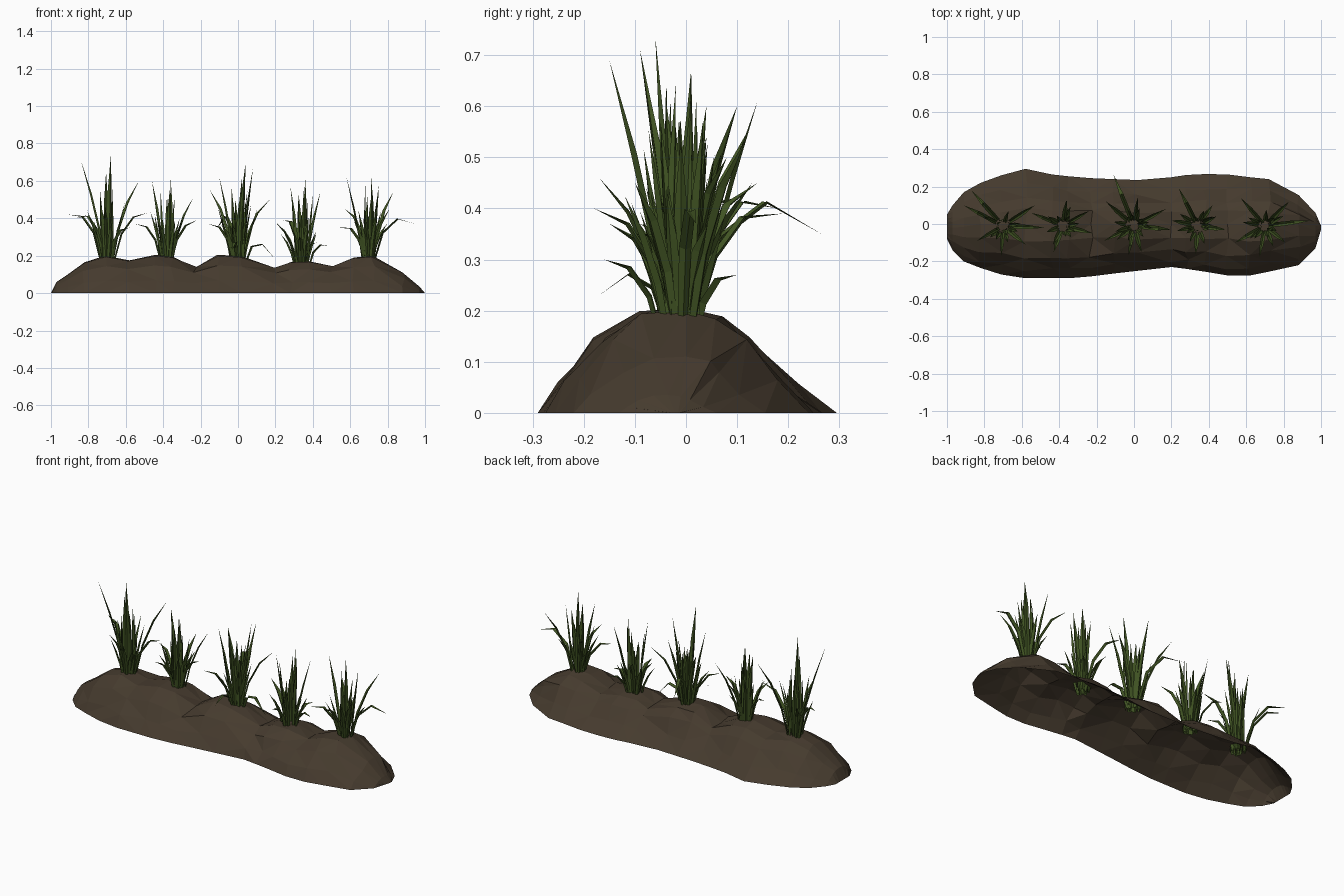
import bpy, bmesh, math, random
from mathutils import Vector

if "Cube" in bpy.data.objects:
    bpy.data.objects.remove(bpy.data.objects["Cube"])

random.seed(4)


def material(name, rgb):
    m = bpy.data.materials.new(name)
    m.diffuse_color = (*rgb, 1)
    m.use_nodes = True
    m.node_tree.nodes["Principled BSDF"].inputs["Base Color"].default_value = m.diffuse_color
    return m


soil = material("soil", (0.06, 0.043, 0.027))
leaf = material("leaf", (0.05, 0.085, 0.016))


def add_object(name, bm, mat):
    me = bpy.data.meshes.new(name)
    bm.to_mesh(me)
    bm.free()
    me.materials.append(mat)
    ob = bpy.data.objects.new(name, me)
    bpy.context.collection.objects.link(ob)
    return ob


# Soil ridge: open shell lofted through stations (x, front y, back y, height)
stations = [
    (-1, -.08, .05, 0), (-.97, -.14, .10, .06), (-.91, -.20, .17, .10),
    (-.82, -.235, .22, .165), (-.71, -.27, .26, .20), (-.58, -.29, .295, .175),
    (-.44, -.29, .265, .205), (-.35, -.29, .255, .195), (-.23, -.28, .245, .135),
    (-.11, -.265, .24, .205), (.02, -.25, .235, .197), (.20, -.23, .25, .13),
    (.28, -.24, .262, .165), (.38, -.255, .267, .17), (.50, -.275, .265, .14),
    (.62, -.275, .25, .19), (.72, -.255, .24, .20), (.88, -.22, .155, .11),
    (.97, -.13, .06, .035), (1, -.03, -.01, 0)]
profile = [(-1, 0), (-.84, .33), (-.6, .72), (-.3, .97), (0, 1),
           (.26, .92), (.45, .72), (.72, .32), (1, 0)]

bm = bmesh.new()
rows = []
for x, front, back, h in stations:
    mid = 0.0 if abs(x) < .9 else (front + back) / 2
    row = []
    for f, z in profile:
        y = mid + (f * (back - mid) if f > 0 else -f * (front - mid))
        inner = 0 < z < 1 and h > .1
        j = random.uniform(-.012, .012) if inner else 0
        # furrows between the plants fade out towards the sides
        hh = h + (max(h, .185) - h) * (.6 * abs(f) if abs(x) < .7 else 0)
        row.append(bm.verts.new((x + j, y + j, hh * z)))
    rows.append(row)
for a, b in zip(rows, rows[1:]):
    for i in range(len(profile) - 1):
        bm.faces.new((a[i], b[i], b[i + 1], a[i + 1]))
bmesh.ops.triangulate(bm, faces=bm.faces[:])
bmesh.ops.recalc_face_normals(bm, faces=bm.faces[:])
if sum(f.normal.z for f in bm.faces) < 0:
    bmesh.ops.reverse_faces(bm, faces=bm.faces[:])
add_object("soil_mound", bm, soil)


# Leaf blade: V-folded pointed strip arching from root to tip
def blade(bm, root, tip, width):
    out = Vector((tip.x - root.x, tip.y - root.y, 0))
    reach, rise = out.length, tip.z - root.z
    d = out.normalized() if reach > 1e-4 else Vector((1, 0, 0))
    side = Vector((-d.y, d.x, 0))
    droop = max(0, reach * 1.0 - rise * .25)
    prev = None
    for t, w in ((0, .75), (.33, 1), (.66, .9)):
        c = root + d * reach * t ** 1.35
        c.z += rise * t + droop * 2.6 * t * (1 - t)
        fold = (d * .8 + Vector((0, 0, -.5))) * width * .3 * w
        ring = [bm.verts.new(c + side * width * w * .5 - fold * .4),
                bm.verts.new(c + fold),
                bm.verts.new(c - side * width * w * .5 - fold * .4)]
        if prev:
            for i in range(2):
                bm.faces.new((prev[i], prev[i + 1], ring[i + 1], ring[i]))
        prev = ring
    end = bm.verts.new(tip)
    for i in range(2):
        bm.faces.new((prev[i], prev[i + 1], end))


# Plants: root position, then the longest blade tips
plants = {
    "grass_plant_1": ((-.70, -.01, .16), [
        (-.68, -.06, .735), (-.84, -.09, .71), (-.53, .10, .60), (-.91, .10, .42),
        (-.48, -.02, .43), (-.87, .18, .40), (-.71, -.17, .46), (-.58, -.11, .35)]),
    "grass_plant_2": ((-.38, -.01, .16), [
        (-.36, -.03, .61), (-.46, .04, .60), (-.24, .07, .51), (-.55, .06, .37),
        (-.22, -.05, .39), (-.43, -.15, .37), (-.36, .13, .45)]),
    "grass_plant_3": ((0, -.01, .15), [
        (.04, -.15, .69), (.08, .01, .67), (-.10, -.04, .62), (-.15, .12, .55),
        (.17, .08, .50), (-.11, .265, .35), (.20, -.03, .18), (-.16, -.09, .37),
        (.02, .14, .61), (-.03, -.17, .23)]),
    "grass_plant_4": ((.34, -.01, .13), [
        (.36, .02, .61), (.28, -.05, .57), (.44, .04, .54), (.24, .19, .39),
        (.49, -.03, .25), (.33, -.16, .30), (.20, .02, .38), (.42, .10, .27)]),
    "grass_plant_5": ((.70, -.01, .15), [
        (.71, -.02, .64), (.58, .01, .62), (.83, .12, .54), (.95, .02, .37),
        (.57, .14, .45), (.67, -.18, .40), (.54, -.10, .35), (.81, -.10, .45)]),
}
for name, (root, tips) in plants.items():
    root = Vector(root)
    top = max(t[2] for t in tips) - root.z
    bm = bmesh.new()
    tips = [Vector(t) for t in tips]
    # filler blades: upright core, then a mid ring
    for k in range(14):
        a = k * 2.4 + random.uniform(-.3, .3)
        r, h = (random.uniform(.02, .07), random.uniform(.6, .92)) if k < 7 else \
               (random.uniform(.07, .12), random.uniform(.38, .62))
        tips.append(root + Vector((r * math.cos(a), r * math.sin(a), top * h)))
    for t in tips:
        d = t - root
        d.z = 0
        start = root + d.normalized() * random.uniform(.015, .036)
        blade(bm, start, t, random.uniform(.02, .027))
    add_object(name, bm, leaf)
